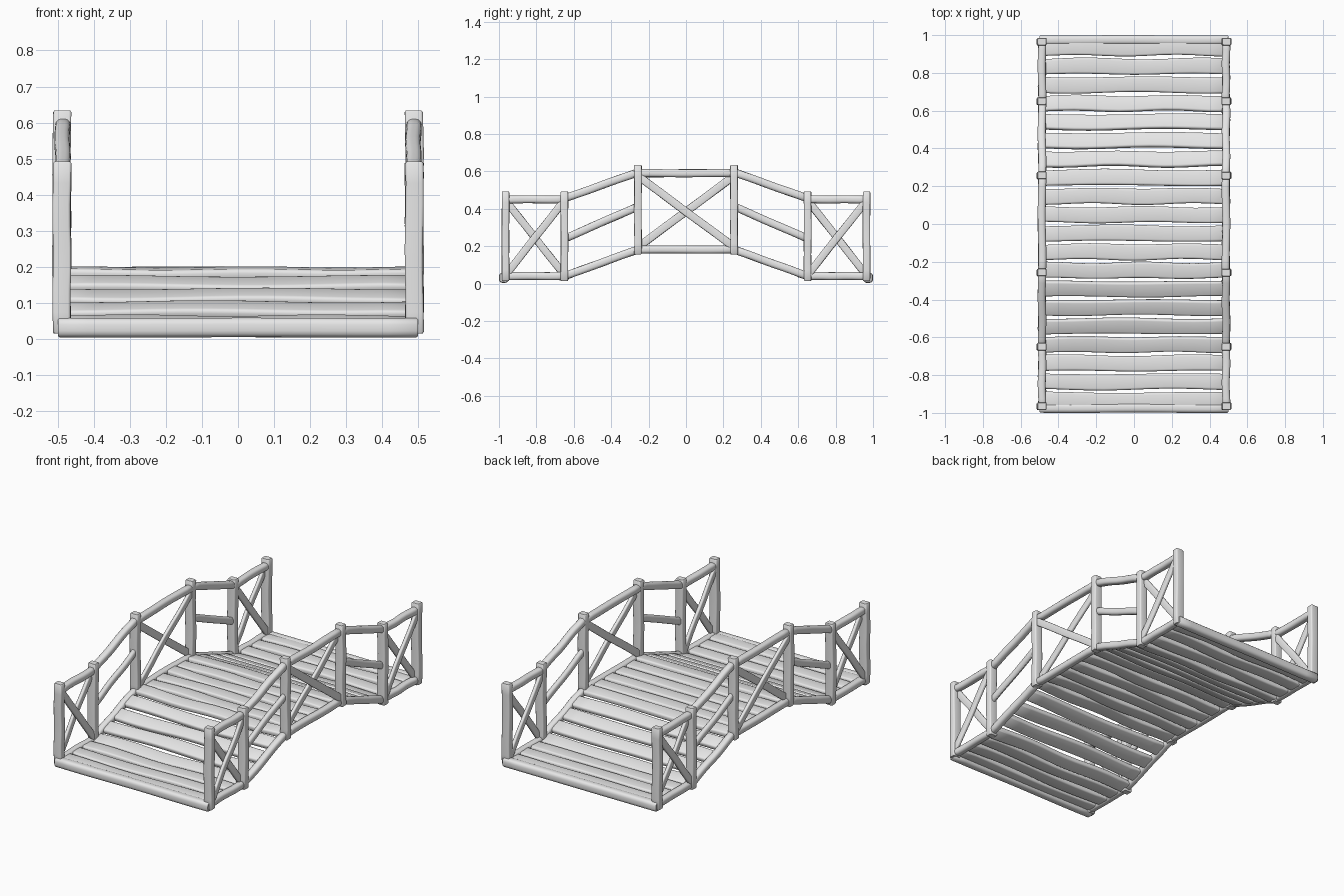
import bpy, bmesh, math, random
from mathutils import Vector

random.seed(4)
if "Cube" in bpy.data.objects:
    bpy.data.objects.remove(bpy.data.objects["Cube"])

wood = bpy.data.materials.new("light grey wood")
wood.use_nodes = True
grey = (0.8, 0.8, 0.8, 1)
wood.diffuse_color = grey
wood.node_tree.nodes["Principled BSDF"].inputs["Base Color"].default_value = grey


def section(w, t, r):
    """Rounded rectangle, w by t, with corner radius r."""
    pts = []
    for k, (sx, sy) in enumerate([(1, 1), (-1, 1), (-1, -1), (1, -1)]):
        for step in range(4):
            a = math.pi / 2 * (k + step / 3)
            pts.append((sx * (w / 2 - r) + r * math.cos(a),
                        sy * (t / 2 - r) + r * math.sin(a)))
    return pts


def beam(name, a, b, side, w, t, r, wobble=0.002, rings=8):
    """Hand-hewn timber from a to b; w is measured along side."""
    a, b = Vector(a), Vector(b)
    d = (b - a).normalized()
    side = Vector(side).normalized()
    up = d.cross(side)
    length = (b - a).length
    bevel = 0.005
    stations = [(0, 0.85), (bevel, 1)]
    stations += [(length * i / rings, 1) for i in range(1, rings)]
    stations += [(length - bevel, 1), (length, 0.85)]
    phase, waves = random.uniform(0, 6.28), random.uniform(1, 2)
    bm = bmesh.new()
    loops = []
    for s, k in stations:
        shift = wobble * math.sin(phase + 6.28 * waves * s / length)
        swell = 1 + wobble * 8 * math.sin(phase * 2 + 9 * s / length)
        c = a + d * s + side * shift + up * shift * 0.4
        loops.append([bm.verts.new(c + side * x * k * swell + up * y * k)
                      for x, y in section(w, t, r)])
    n = len(loops[0])
    for p, q in zip(loops, loops[1:]):
        for i in range(n):
            j = (i + 1) % n
            bm.faces.new((p[i], p[j], q[j], q[i]))
    bm.faces.new(loops[0][::-1])
    bm.faces.new(loops[-1])
    bmesh.ops.recalc_face_normals(bm, faces=bm.faces)
    me = bpy.data.meshes.new(name)
    bm.to_mesh(me)
    bm.free()
    me.materials.append(wood)
    me.shade_smooth()
    me.set_sharp_from_angle(angle=math.radians(40))
    ob = bpy.data.objects.new(name, me)
    bpy.context.collection.objects.link(ob)


# Post positions along the bridge, and the height of the deck there
OUTER, MID, INNER = 0.965, 0.65, 0.257
LOW, HIGH = 0.04, 0.182
X = (1, 0, 0)


def deck(y):
    f = (MID - abs(y)) / (MID - INNER)
    return LOW + (HIGH - LOW) * min(1, max(0, f))


# Deck planks follow the rise of the bridge
count = 20
for i in range(count):
    y = -0.933 + 1.866 * i / (count - 1)
    slope = (deck(y + 0.03) - deck(y - 0.03)) / 0.06
    z = deck(y) - 0.002
    beam("deck_plank", (-0.475, y, z), (0.475, y, z), (0, 1, slope),
         0.083, 0.032, 0.011, wobble=0.004, rings=12)

# Logs across both ends
for end, y in (("front", -0.974), ("back", 0.974)):
    beam(end + "_end_log", (-0.5, y, 0.031), (0.5, y, 0.031), (0, 1, 0),
         0.05, 0.054, 0.018, wobble=0.001, rings=12)

# Railings on both sides
for label, sx in (("left", 1), ("right", -1)):
    x = sx * 0.487

    def bar(name, y0, z0, y1, z1, w=0.042, t=0.042, r=0.015, dx=0):
        beam(label + "_" + name, (x + dx, y0, z0), (x + dx, y1, z1), X, w, t, r)

    for y in (-OUTER, -MID, -INNER, INNER, MID, OUTER):
        foot = deck(y) - 0.026
        beam(label + "_post", (sx * 0.489, y, foot), (sx * 0.489, y, foot + 0.478),
             X, 0.05, 0.04, 0.007, wobble=0.0015)

    # Raised middle panel with crossed braces
    bar("middle_bottom_rail", -INNER, HIGH, INNER, HIGH)
    bar("middle_top_rail", -INNER, 0.59, INNER, 0.59)
    bar("middle_brace", -INNER, 0.575, INNER, 0.195, 0.02, 0.042, 0.007, sx * 0.009)
    bar("middle_brace", -INNER, 0.195, INNER, 0.575, 0.02, 0.042, 0.007, sx * -0.009)

    for sy in (-1, 1):
        # Sloping panel with three rails
        bar("slope_bottom_rail", sy * MID, LOW, sy * INNER, HIGH)
        bar("slope_middle_rail", sy * MID, 0.24, sy * INNER, 0.412, 0.03)
        bar("slope_top_rail", sy * MID, 0.455, sy * INNER, 0.595)
        # Level end panel with crossed braces
        near, far = sorted((sy * MID, sy * OUTER))
        bar("end_bottom_rail", near, LOW, far, LOW)
        bar("end_top_rail", near, 0.45, far, 0.45)
        bar("end_brace", near, 0.045, far, 0.445, 0.02, 0.04, 0.007, sx * 0.009)
        bar("end_brace", near, 0.445, far, 0.045, 0.02, 0.04, 0.007, sx * -0.009)
